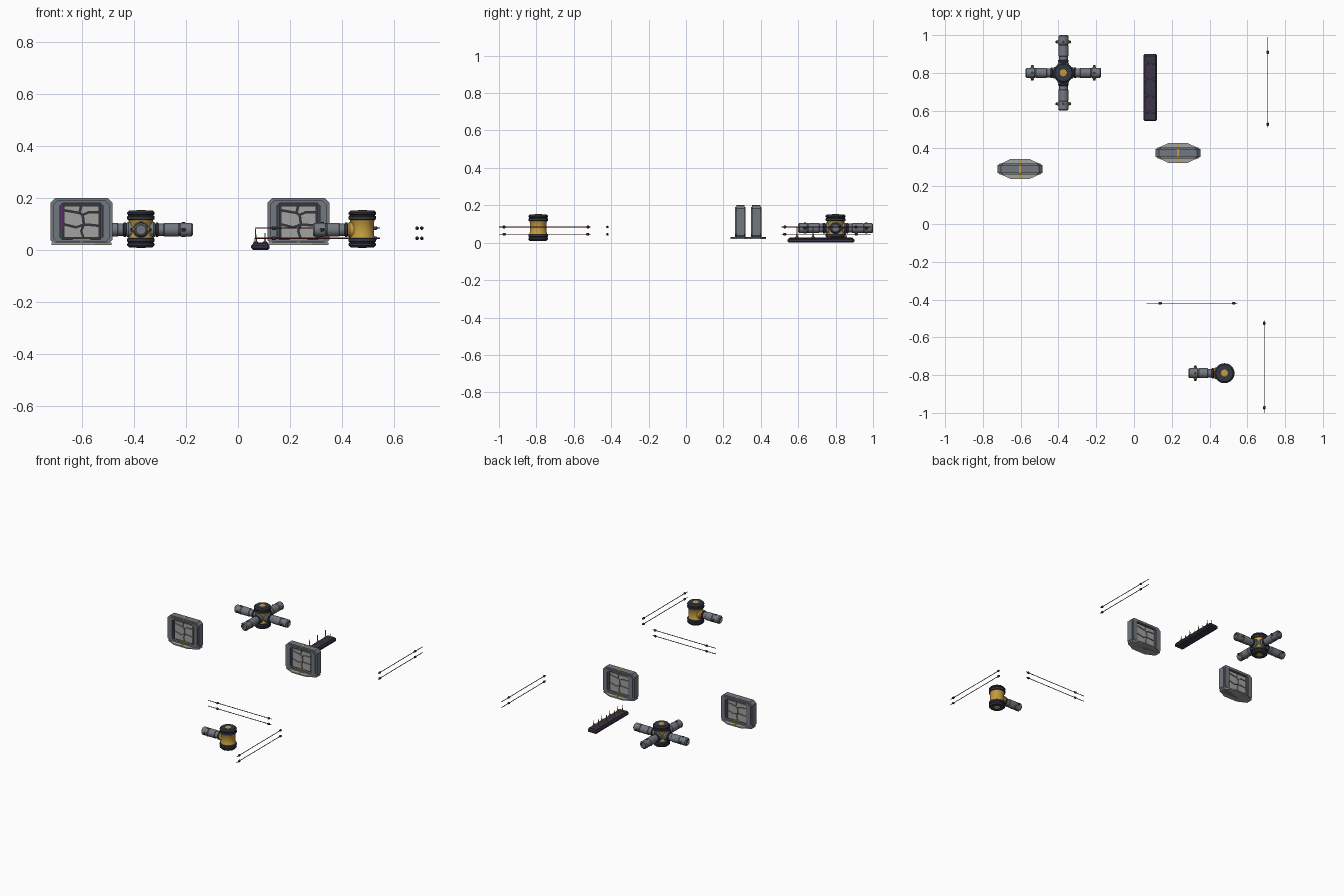
import bpy, bmesh, math
from mathutils import Vector, Matrix

if "Cube" in bpy.data.objects:
    bpy.data.objects.remove(bpy.data.objects["Cube"])

def mat(name, c):
    m = bpy.data.materials.new(name)
    m.diffuse_color = (*c, 1)
    m.use_nodes = True
    m.node_tree.nodes["Principled BSDF"].inputs["Base Color"].default_value = m.diffuse_color
    return m

STEEL = mat("steel", (0.17, 0.19, 0.22))
PALE = mat("pale_steel", (0.36, 0.36, 0.35))
DARK = mat("dark_iron", (0.035, 0.038, 0.055))
PLUM = mat("rack_iron", (0.045, 0.035, 0.065))
GOLD = mat("brass", (0.55, 0.33, 0.05))
RED = mat("rod_red", (0.16, 0.03, 0.03))
NAVY = mat("navy", (0.04, 0.04, 0.10))
VIOLET = mat("violet", (0.35, 0.05, 0.40))

def finish(bm, name, m, mx, smooth=True):
    bmesh.ops.recalc_face_normals(bm, faces=bm.faces)
    me = bpy.data.meshes.new(name)
    bm.to_mesh(me)
    bm.free()
    me.transform(mx)
    me.materials.append(m)
    ob = bpy.data.objects.new(name, me)
    bpy.context.collection.objects.link(ob)
    if smooth:
        bpy.context.view_layer.objects.active = ob
        ob.select_set(True)
        bpy.ops.object.shade_smooth_by_angle(angle=math.radians(32))
        ob.select_set(False)
    return ob

def lathe(name, profile, m, mx, n=32):
    """Revolve (radius, height) pairs about local z and cap both ends."""
    bm = bmesh.new()
    rings = [[bm.verts.new((r * math.cos(2*math.pi*i/n), r * math.sin(2*math.pi*i/n), h))
              for i in range(n)] for r, h in profile]
    for a, b in zip(rings, rings[1:]):
        for i in range(n):
            j = (i + 1) % n
            bm.faces.new((a[i], a[j], b[j], b[i]))
    bm.faces.new(rings[0])
    bm.faces.new(rings[-1])
    return finish(bm, name, m, mx)

def box(name, size, m, mx, bevel=0.0):
    bm = bmesh.new()
    bmesh.ops.create_cube(bm, size=1)
    bmesh.ops.scale(bm, vec=size, verts=bm.verts)
    if bevel:
        bmesh.ops.bevel(bm, geom=bm.edges[:], offset=bevel, segments=1, affect='EDGES')
    return finish(bm, name, m, mx, False)

def prism(name, outline, depth, m, mx, hole=None):
    """Extrude a local xy outline to +-depth; optional matching hole outline."""
    bm = bmesh.new()
    loops = [[[bm.verts.new((x, y, s * depth)) for x, y in o] for s in (-1, 1)]
             for o in (outline, hole) if o]
    n = len(outline)
    for lo, hi in loops:
        for i in range(n):
            j = (i + 1) % n
            bm.faces.new((lo[i], lo[j], hi[j], hi[i]))
    for s in (0, 1):
        if hole:
            o, h = loops[0][s], loops[1][s]
            for i in range(n):
                j = (i + 1) % n
                bm.faces.new((o[i], o[j], h[j], h[i]))
        else:
            bm.faces.new(loops[0][s])
    return finish(bm, name, m, mx, False)

def chamfered(w, h, c):
    return [(-w, -h+c), (-w+c, -h), (w-c, -h), (w, -h+c), (w, h-c), (w-c, h), (-w+c, h), (-w, h-c)]

T = Matrix.Translation
def R(deg, axis): return Matrix.Rotation(math.radians(deg), 4, axis)

# Pipe hubs: drum, caps and radial socket arms with locking pins
def hub(tag, x, y, angles, reach, body_gold):
    base = T((x, y, 0.081))
    lathe(tag + "_drum", [(0.047, -0.045), (0.047, -0.03), (0.044, -0.025), (0.044, 0.025),
                          (0.047, 0.03), (0.047, 0.045)], GOLD, base)
    for s, side in ((0, "top"), (180, "bottom")):
        c = base @ R(s, 'X')
        lathe(f"{tag}_{side}_cap", [(0.046, 0.034), (0.053, 0.037), (0.053, 0.048), (0.049, 0.051),
                                    (0.049, 0.054), (0.053, 0.057), (0.053, 0.063), (0.045, 0.071)], DARK, c)
        lathe(f"{tag}_{side}_boss", [(0.019, 0.065), (0.019, 0.071), (0.016, 0.073)], GOLD, c, 24)
    for a in angles:
        arm = base @ T((0, 0, -0.003)) @ R(a, 'Z') @ R(90, 'Y')
        lathe(tag + "_saddle", [(0.031, 0.02), (0.031, 0.048), (0.026, 0.055)], STEEL if not body_gold else GOLD, arm)
        lathe(tag + "_collar", [(0.022, 0.04), (0.022, 0.055), (0.028, 0.058), (0.028, 0.066), (0.022, 0.069),
                                (0.022, 0.085)], DARK, arm)
        lathe(tag + "_neck", [(0.0235, 0.068), (0.0235, 0.1)], STEEL, arm)
        k = reach
        lathe(tag + "_socket", [(0.022, 0.086), (0.0265, 0.09), (0.0265, k-0.055), (0.025, k-0.053),
                                (0.025, k-0.05), (0.0265, k-0.048), (0.0265, k-0.006), (0.021, k),
                                (0.017, k), (0.017, k-0.012)], STEEL, arm)
        pin = arm @ T((0, 0, k-0.036)) @ R(90, 'X')
        lathe(tag + "_pin", [(0.006, -0.034), (0.006, 0.034)], GOLD, pin, 12)
        for s in (0, 180):
            lathe(tag + "_pin_head", [(0.009, 0.026), (0.009, 0.031), (0.006, 0.034)], GOLD, pin @ R(s, 'X'), 16)
            lathe(tag + "_pin_tip", [(0.006, 0.032), (0.0075, 0.036), (0.005, 0.041)], DARK, pin @ R(s, 'X'), 16)
            lathe(tag + "_side_stud", [(0.007, 0.024), (0.007, 0.028), (0.005, 0.029)], DARK,
                  pin @ R(90, 'Y') @ R(s, 'Y'), 12)

hub("cross_hub", -0.374, 0.80, (0, 90, 180, 270), 0.20, False)
hub("end_hub", 0.479, -0.79, (180,), 0.19, True)

# Armoured window panels with stepped frame, cracked tiles and foot
def panel(tag, x, y, accent):
    base = T((x, y, 0.11))
    up = base @ R(90, 'X')
    prism(tag + "_frame", chamfered(0.119, 0.090, 0.018), 0.022, STEEL, up, chamfered(0.085, 0.072, 0.010))
    prism(tag + "_inner_frame", chamfered(0.109, 0.080, 0.016), 0.028, STEEL, up, chamfered(0.083, 0.070, 0.010))
    prism(tag + "_core", chamfered(0.086, 0.073, 0.01), 0.012, DARK, up)
    prism(tag + "_foot", [(-0.115, -0.022), (-0.05, -0.053), (0.05, -0.053), (0.115, -0.022),
                          (0.115, 0.022), (0.05, 0.053), (-0.05, 0.053), (-0.115, 0.022)],
          0.004, PALE, base @ T((0, 0, -0.086)))
    tiles = [[(-.068, .060), (-.004, .060), (-.010, .036), (-.068, .046)],
             [(.002, .060), (.068, .060), (.068, .038), (.028, .038), (.004, .028), (-.004, .036)],
             [(-.068, .040), (-.010, .030), (.002, .022), (.006, -.010), (-.020, -.020), (-.068, -.008)],
             [(.008, .024), (.028, .032), (.068, .032), (.068, -.014), (.030, -.010), (.012, -.010)],
             [(-.068, -.014), (-.020, -.026), (.004, -.016), (-.004, -.038), (.004, -.062), (-.068, -.062)],
             [(.010, -.016), (.030, -.016), (.068, -.020), (.068, -.062), (.010, -.062), (.002, -.038)]]
    for s in (0, 180):
        f = base @ R(s, 'Z') @ R(90, 'X')
        for t in tiles:
            prism(tag + "_tile", t, 0.004, PALE, f @ T((0, 0, 0.014)))
        for sx in (-1, 1):
            box(tag + "_side_rail", (0.006, 0.13, 0.010), STEEL, f @ T((sx*0.076, 0, 0.018)))
        box(tag + "_foot_strip", (0.010, 0.006, 0.032), GOLD, f @ T((0, -0.083, 0.037)))
        box(tag + "_sill", (0.07, 0.006, 0.010), GOLD, f @ T((0, -0.069, 0.018)))
        if accent:
            box(tag + "_accent", (0.004, 0.09, 0.004), VIOLET, f @ T((-0.074, 0.02, 0.023)))
    box(tag + "_top_strip", (0.010, 0.045, 0.003), GOLD, base @ T((0, 0, 0.0895)))

panel("left_panel", -0.603, 0.291, True)
panel("right_panel", 0.233, 0.376, False)

# Peg rack
box("rack_base", (0.070, 0.356, 0.024), PLUM, T((0.086, 0.722, 0.012)), 0.007)
box("rack_deck", (0.058, 0.340, 0.006), PLUM, T((0.086, 0.722, 0.025)), 0.002)
for i in range(4):
    for sx, h in ((-1, 0.08), (1, 0.065)):
        p = T((0.086 + sx*0.018, 0.593 + i*0.0865, 0))
        lathe("rack_washer", [(0.009, 0.026), (0.009, 0.031), (0.007, 0.033)], STEEL, p, 16)
        lathe("rack_peg", [(0.005, 0.03), (0.004, 0.045), (0.0025, 0.047), (0.002, h)], GOLD, p, 12)

# Paired thin rods with ball-like stops
def rods(tag, start, end, stops):
    a, d = Vector(start), Vector(end) - Vector(start)
    q = d.to_track_quat('Z', 'Y').to_matrix().to_4x4()
    for z, level in ((0.045, "lower"), (0.084, "upper")):
        mx = T(a + Vector((0, 0, z))) @ q
        lathe(f"{tag}_{level}_rod", [(0.0022, 0), (0.0022, d.length)], RED, mx, 10)
        for s in stops:
            lathe(f"{tag}_{level}_stop", [(0.003, s-0.009), (0.007, s-0.005), (0.007, s+0.005), (0.003, s+0.009)],
                  NAVY, mx, 12)

rods("centre", (0.066, -0.42, 0), (0.547, -0.42, 0), (0.072, 0.462))
rods("back", (0.708, 0.51, 0), (0.708, 0.99, 0), (0.018, 0.40))
rods("front", (0.690, -1.0, 0), (0.690, -0.51, 0), (0.028, 0.475))
